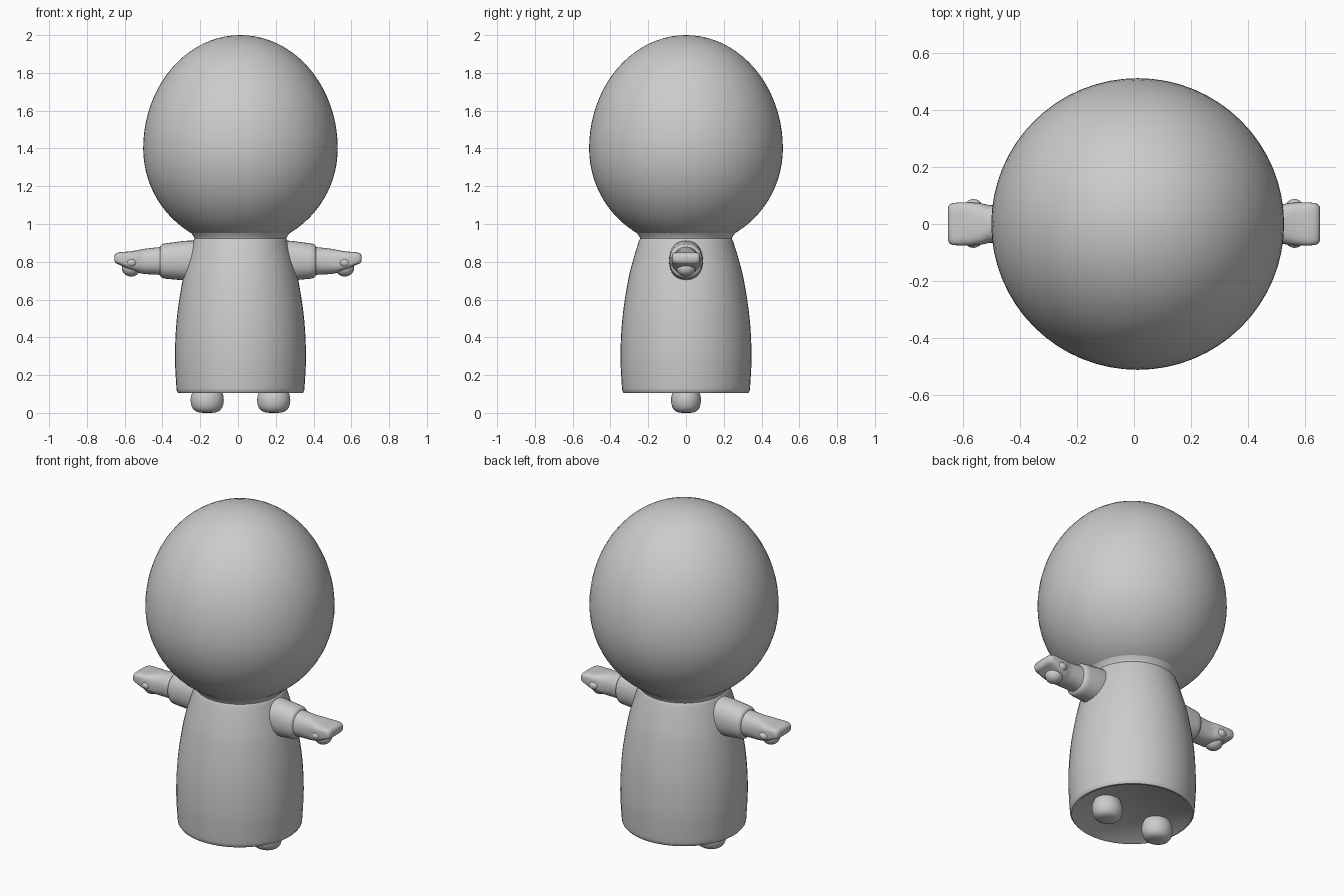
import bpy, bmesh, math

if "Cube" in bpy.data.objects:
    bpy.data.objects.remove(bpy.data.objects["Cube"])

CX = 0.013  # head and robe sit slightly off the arm axis
SEG = 48

grey = bpy.data.materials.new("plain grey")
grey.diffuse_color = (0.6, 0.6, 0.6, 1)
grey.use_nodes = True
grey.node_tree.nodes["Principled BSDF"].inputs["Base Color"].default_value = grey.diffuse_color


def finish(name, bm, angle=50):
    bmesh.ops.recalc_face_normals(bm, faces=bm.faces)
    me = bpy.data.meshes.new(name)
    bm.to_mesh(me)
    bm.free()
    me.materials.append(grey)
    ob = bpy.data.objects.new(name, me)
    bpy.context.collection.objects.link(ob)
    bpy.ops.object.select_all(action='DESELECT')
    ob.select_set(True)
    bpy.context.view_layer.objects.active = ob
    bpy.ops.object.shade_smooth_by_angle(angle=math.radians(angle))
    return ob


def skin(name, rings, angle=50):
    """Join rings of points into a closed tube with capped ends."""
    bm = bmesh.new()
    loops = [[bm.verts.new(p) for p in ring] for ring in rings]
    n = len(loops[0])
    for a, b in zip(loops, loops[1:]):
        for i in range(n):
            j = (i + 1) % n
            bm.faces.new((a[i], a[j], b[j], b[i]))
    bm.faces.new(loops[0])
    bm.faces.new(loops[-1])
    return finish(name, bm, angle)


def smooth_path(pts, steps=4):
    """Catmull-Rom interpolation of tuples."""
    out = []
    for i in range(len(pts) - 1):
        p0, p1 = pts[max(i - 1, 0)], pts[i]
        p2, p3 = pts[i + 1], pts[min(i + 2, len(pts) - 1)]
        for s in range(steps):
            t = s / steps
            out.append(tuple(0.5 * (2 * b + (c - a) * t + (2 * a - 5 * b + 4 * c - d) * t * t
                                    + (3 * b - a - 3 * c + d) * t ** 3)
                             for a, b, c, d in zip(p0, p1, p2, p3)))
    return out + [pts[-1]]


def lathe(name, profile, cx, angle=50):
    rings = [[(cx + r * math.cos(2 * math.pi * i / SEG), r * math.sin(2 * math.pi * i / SEG), z)
              for i in range(SEG)] for r, z in profile]
    return skin(name, rings, angle)


def signed_pow(v, p):
    return math.copysign(abs(v) ** p, v)


def limb(name, sections, side):
    """Sections along x: (x, centre z, half width y, half height z, squareness)."""
    rings = []
    for x, zc, hy, hz, p in sections:
        rings.append([(side * x, hy * signed_pow(math.cos(2 * math.pi * i / 32), p),
                       zc + hz * signed_pow(math.sin(2 * math.pi * i / 32), p)) for i in range(32)])
    return skin(name, rings, 60)


# Egg-shaped head, widest at z = 1.4
bm = bmesh.new()
bmesh.ops.create_uvsphere(bm, u_segments=64, v_segments=40, radius=1)
for v in bm.verts:
    x, y, z = v.co
    v.co = (CX + 0.515 * x, 0.513 * y, 1.4 + z * (0.6 if z > 0 else 0.52))
finish("head", bm)

# Long robe with a rounded hem and flat underside
hem = [(0.305, 0.118), (0.318, 0.107), (0.33, 0.106), (0.337, 0.115)]
side_profile = smooth_path([(0.339, 0.13), (0.347, 0.3), (0.337, 0.5), (0.307, 0.7),
                            (0.277, 0.82), (0.249, 0.91), (0.243, 0.925), (0.262, 0.955)])
lathe("robe", hem + side_profile, CX)

sleeve = [(0.18, 0.808, 0.088, 0.106, 0.9), (0.28, 0.806, 0.09, 0.105, 0.9),
          (0.38, 0.804, 0.088, 0.094, 0.9), (0.402, 0.804, 0.085, 0.09, 0.9),
          (0.412, 0.804, 0.078, 0.08, 0.9), (0.414, 0.804, 0.06, 0.065, 0.9)]
wrist = smooth_path([(0.38, 0.804, 0.072, 0.077, 0.9), (0.43, 0.804, 0.068, 0.072, 0.9),
                     (0.5, 0.802, 0.066, 0.066, 0.8), (0.54, 0.804, 0.073, 0.056, 0.6),
                     (0.58, 0.808, 0.076, 0.046, 0.5), (0.625, 0.817, 0.075, 0.034, 0.45),
                     (0.646, 0.818, 0.07, 0.026, 0.5), (0.654, 0.818, 0.06, 0.015, 0.6)])

for side, tag in ((-1, "left"), (1, "right")):
    limb(tag + "_sleeve", sleeve, side)
    limb(tag + "_hand", wrist, side)

    # Folded fingers under the flat of the hand, and small knuckle bumps
    bm = bmesh.new()
    for cx, cy, cz, rx, ry, rz in ((0.565, 0, 0.768, 0.05, 0.052, 0.046),
                                   (0.565, 0.058, 0.795, 0.032, 0.03, 0.026),
                                   (0.565, -0.054, 0.795, 0.032, 0.03, 0.026)):
        made = bmesh.ops.create_uvsphere(bm, u_segments=20, v_segments=12, radius=1)
        for v in made["verts"]:
            v.co = (side * cx + rx * v.co.x, cy + ry * v.co.y, cz + rz * v.co.z)
    finish(tag + "_fingers", bm)

    # Stubby rounded foot
    foot = [(0.02, 0.0), (0.045, 0.003), (0.066, 0.012), (0.08, 0.03),
            (0.087, 0.055), (0.087, 0.08), (0.082, 0.1), (0.07, 0.13)]
    ob = lathe(tag + "_foot", smooth_path(foot, 2), 0)
    ob.location.x = CX + side * 0.176
    ob.scale.y = 0.9
